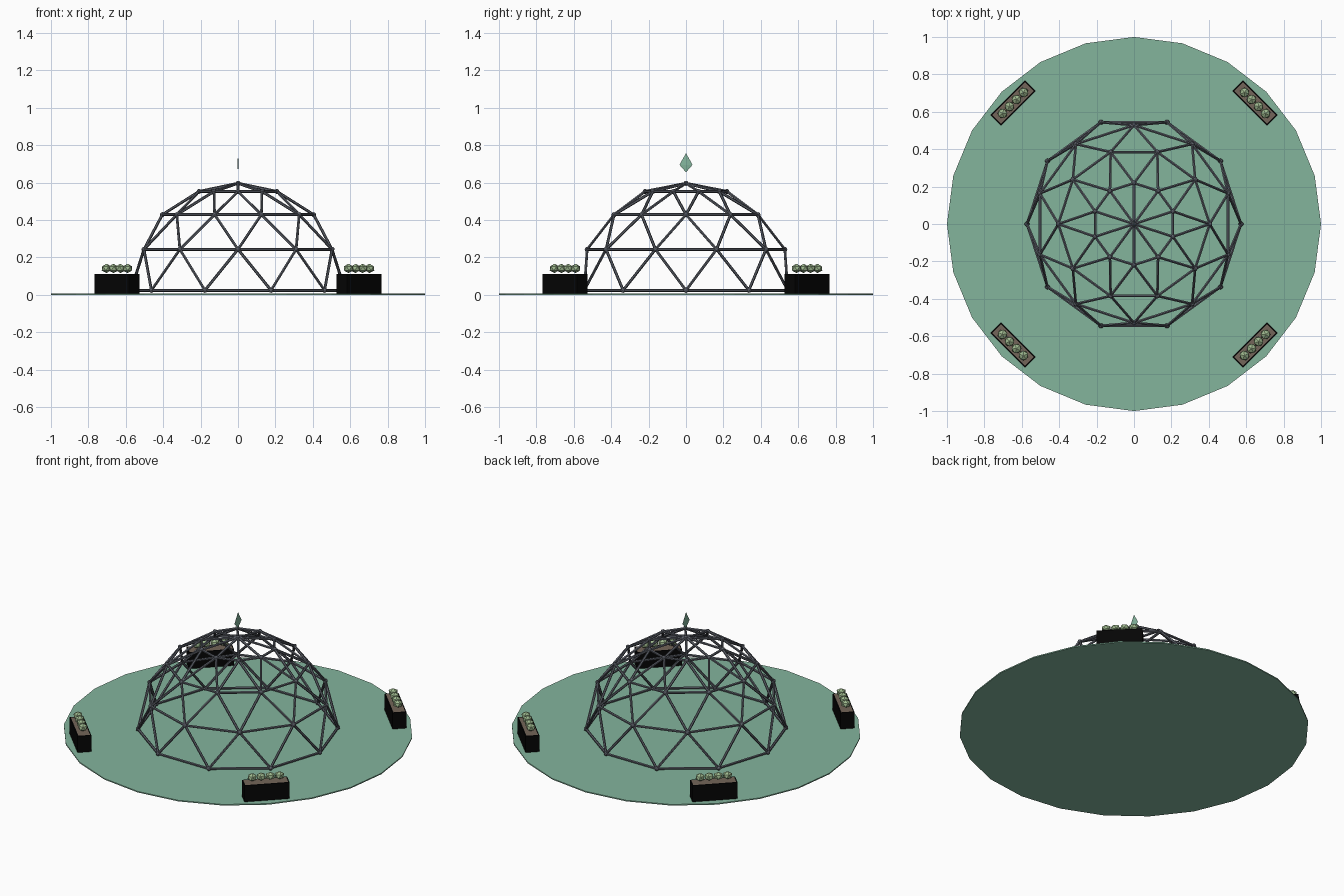
import bpy, bmesh, math
from mathutils import Vector, Matrix

if "Cube" in bpy.data.objects:
    bpy.data.objects.remove(bpy.data.objects["Cube"])


def material(name, rgb):
    m = bpy.data.materials.new(name)
    m.diffuse_color = (*rgb, 1)
    m.use_nodes = True
    m.node_tree.nodes["Principled BSDF"].inputs["Base Color"].default_value = m.diffuse_color
    return m


GREEN = material("sage green", (0.23, 0.46, 0.335))
STEEL = material("slate steel", (0.11, 0.12, 0.145))
BLACK = material("planter black", (0.0015, 0.0015, 0.0015))
SOIL = material("soil brown", (0.175, 0.13, 0.1))
LEAF = material("leaf green", (0.34, 0.48, 0.27))


def finish(bm, name, *mats):
    bmesh.ops.recalc_face_normals(bm, faces=bm.faces)
    mesh = bpy.data.meshes.new(name)
    bm.to_mesh(mesh)
    bm.free()
    for m in mats:
        mesh.materials.append(m)
    obj = bpy.data.objects.new(name, mesh)
    bpy.context.collection.objects.link(obj)
    return obj


def strut(bm, a, b, radius):
    d = b - a
    rot = d.to_track_quat('Z', 'Y').to_matrix().to_4x4()
    bmesh.ops.create_cone(bm, cap_ends=True, segments=6, radius1=radius, radius2=radius,
                          depth=d.length, matrix=Matrix.Translation((a + b) / 2) @ rot)


# Ground disc with 24 sides
DISC = 0.007
bm = bmesh.new()
bmesh.ops.create_cone(bm, cap_ends=True, segments=24, radius1=1, radius2=1, depth=DISC,
                      matrix=Matrix.Translation((0, 0, DISC / 2)))
finish(bm, "ground_disc", GREEN)

# Dome nodes: four rings of ten, alternately turned half a step, and the apex
R, Z0, N = 0.572, 0.024, 10
rings = []
for i in range(4):
    lat = math.radians(22.5 * i)
    r, z = R * math.cos(lat), Z0 + R * math.sin(lat)
    turn = 0.5 * (i % 2)
    rings.append([Vector((r * math.cos(math.tau * (k + turn) / N),
                          r * math.sin(math.tau * (k + turn) / N), z)) for k in range(N)])
apex = Vector((0, 0, Z0 + R))

# Dome struts: ring bars, diagonals and apex spokes
bm = bmesh.new()
for i, ring in enumerate(rings):
    for k, p in enumerate(ring):
        strut(bm, p, ring[(k + 1) % N], 0.0078)
        if i == 3:
            strut(bm, p, apex, 0.0078)
        else:
            other = k - 1 if i % 2 == 0 else (k + 1) % N
            strut(bm, p, rings[i + 1][k], 0.0078)
            strut(bm, p, rings[i + 1][other], 0.0078)
finish(bm, "dome_struts", STEEL)

# Dome joints
bm = bmesh.new()
for p in sum(rings, [apex]):
    bmesh.ops.create_icosphere(bm, subdivisions=2, radius=0.0135, matrix=Matrix.Translation(p))
finish(bm, "dome_joints", STEEL)

# Thin kite-shaped finial above the apex, thickest at its waist
bm = bmesh.new()
low, high = bm.verts.new((0, 0, 0.655)), bm.verts.new((0, 0, 0.757))
waist = [bm.verts.new((x, y, 0.695)) for x, y in
         ((0.003, 0), (0, 0.035), (-0.003, 0), (0, -0.035))]
for k in range(4):
    for tip in (low, high):
        bm.faces.new((waist[k], waist[(k + 1) % 4], tip))
finish(bm, "finial", GREEN)

# Four planters, each a box with inset soil and a row of shrubs
BOTTOM, TOP = 0.005, 0.11
for q in range(4):
    place = Matrix.Rotation(math.radians(45 + 90 * q), 4, 'Z') @ Matrix.Translation((0.915, 0, 0))

    bm = bmesh.new()
    bmesh.ops.create_cube(bm, size=1, matrix=Matrix.Translation((0, 0, (BOTTOM + TOP) / 2))
                          @ Matrix.Diagonal((0.08, 0.262, TOP - BOTTOM, 1)))
    bm.normal_update()
    top = max(bm.faces, key=lambda f: f.calc_center_median().z)
    bmesh.ops.inset_individual(bm, faces=[top], thickness=0.009)
    top.material_index = 1
    finish(bm, "planter", BLACK, SOIL).matrix_world = place

    bm = bmesh.new()
    for k in range(4):
        bmesh.ops.create_icosphere(bm, subdivisions=1, radius=0.029,
                                   matrix=Matrix.Translation((0, (k - 1.5) * 0.053, 0.141))
                                   @ Matrix.Diagonal((1, 1, 0.85, 1))
                                   @ Matrix.Rotation(k * 0.9, 4, 'Z'))
    finish(bm, "shrubs", LEAF).matrix_world = place
